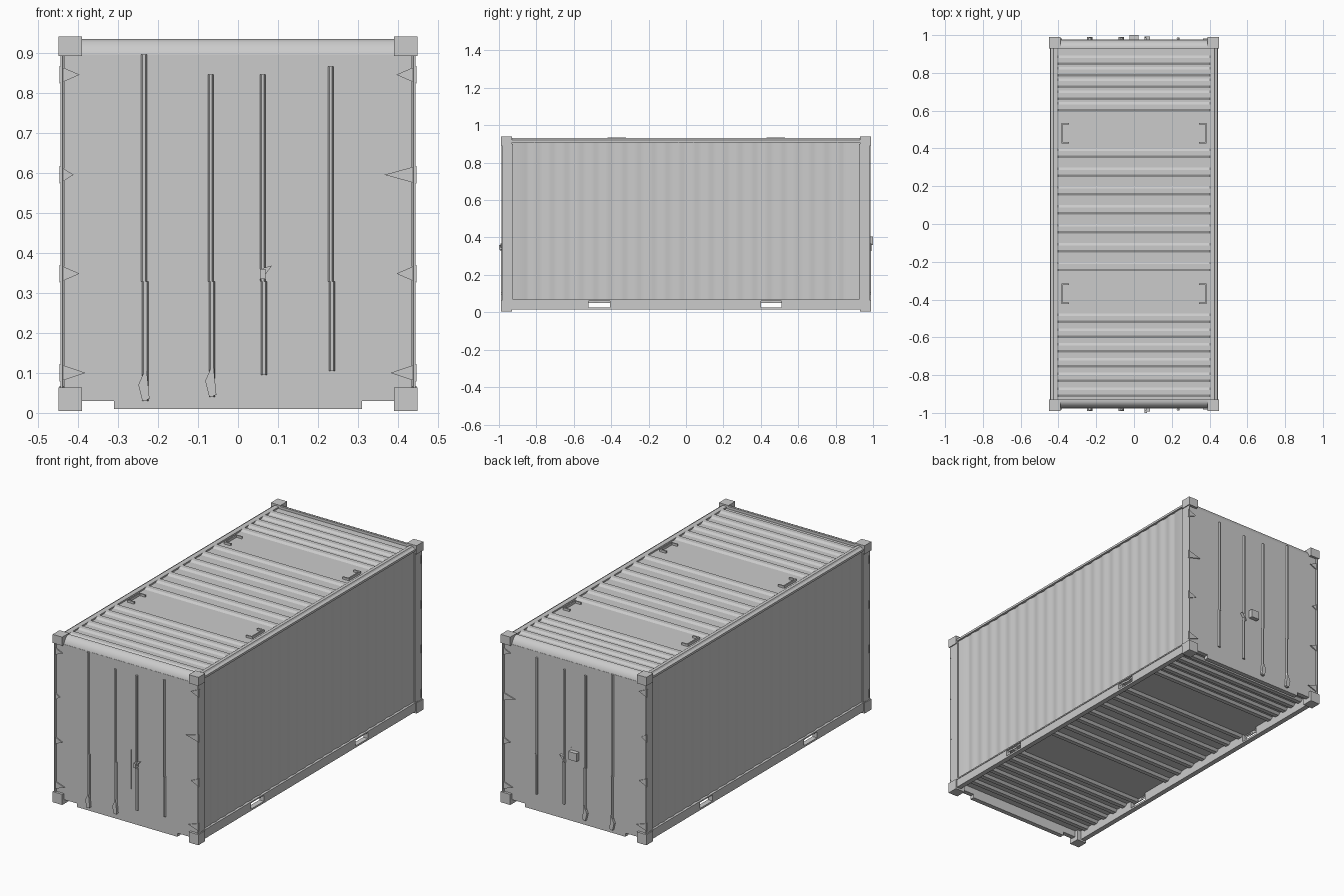
import bpy, bmesh, math
from mathutils import Vector

if "Cube" in bpy.data.objects:
    bpy.data.objects.remove(bpy.data.objects["Cube"])


def finish(name, bm, smooth=False):
    bmesh.ops.recalc_face_normals(bm, faces=bm.faces)
    me = bpy.data.meshes.new(name)
    bm.to_mesh(me)
    bm.free()
    ob = bpy.data.objects.new(name, me)
    bpy.context.collection.objects.link(ob)
    if smooth:
        bpy.ops.object.select_all(action='DESELECT')
        ob.select_set(True)
        bpy.context.view_layer.objects.active = ob
        bpy.ops.object.shade_smooth_by_angle(angle=math.radians(35))
    return ob


def extrude(name, profile, axis, a, b, closed=True, smooth=False):
    """Sweep a 2D profile from a to b along an axis (x: yz, y: xz, z: xy)."""
    def place(p, t):
        p = list(p)
        p.insert('xyz'.index(axis), t)
        return Vector(p)
    bm = bmesh.new()
    v0 = [bm.verts.new(place(p, a)) for p in profile]
    v1 = [bm.verts.new(place(p, b)) for p in profile]
    n = len(profile)
    for i in range(n if closed else n - 1):
        j = (i + 1) % n
        bm.faces.new((v0[i], v0[j], v1[j], v1[i]))
    if closed:
        bm.faces.new(v0)
        bm.faces.new(v1)
    return finish(name, bm, smooth)


def box(name, x, y, z):
    return extrude(name, [(x[0], y[0]), (x[1], y[0]), (x[1], y[1]), (x[0], y[1])], 'z', *z)


def mirrored(pts, sx=1, sy=1):
    return [(p[0] * sx, p[1] * sy) for p in pts]


# roof and floor: cross ribs with flat areas beside the fork pockets
def ribbed(centres, base, height):
    pts = [(-0.95, base)]
    for c in centres:
        pts += [(c - 0.025, base), (c - 0.012, base + height),
                (c + 0.012, base + height), (c + 0.025, base)]
    return pts + [(0.95, base)]


ribs = ([-0.89 + 0.078 * i for i in range(6)] + [-0.225 + 0.1 * i for i in range(7)]
        + [0.62 + 0.062 * i for i in range(5)])
extrude("roof_panel", ribbed(ribs, 0.920, 0.008), 'x', -0.41, 0.41, closed=False)
extrude("floor_panel", ribbed(ribs, 0.066, -0.012), 'x', -0.435, 0.435, closed=False)

# lifting loops on the roof
for s in (-1, 1):
    for y in (-0.37, 0.48):
        x = sorted((s * 0.378, s * 0.385))
        box("roof_loop_bar", x, (y - 0.05, y + 0.05), (0.917, 0.934))
        for e in (-1, 1):
            box("roof_loop_foot", sorted((s * 0.345, s * 0.385)),
                (y + e * 0.05 - 0.004, y + e * 0.05 + 0.004), (0.917, 0.932))

for s in (-1, 1):
    # gently corrugated side wall
    wall = [(s * 0.434, -0.95), (s * 0.434, -0.86)]
    n = 22
    for i in range(n * 6 + 1):
        y = -0.85 + 1.70 * i / (n * 6)
        wall.append((s * (0.4325 - 0.0025 * math.cos(i / 6 * math.tau)), y))
    wall += [(s * 0.434, 0.86), (s * 0.434, 0.95)]
    extrude("side_wall", wall, 'z', 0.05, 0.92, closed=False, smooth=True)

    # top rail with stepped, sloped outer edge
    rail = [(0.402, 0.905), (0.402, 0.928), (0.408, 0.932), (0.425, 0.932),
            (0.430, 0.925), (0.443, 0.920), (0.443, 0.908)]
    extrude("top_rail", mirrored(rail, s), 'y', -0.95, 0.95)

    # bottom rail, interrupted by fork pockets
    xr = sorted((s * 0.415, s * 0.443))
    for y in ((-0.95, -0.52), (-0.405, 0.40), (0.51, 0.95)):
        box("bottom_rail", xr, y, (0.015, 0.066))
    box("bottom_rail_strip", xr, (-0.95, 0.95), (0.015, 0.025))
    box("bottom_rail_lip", sorted((s * 0.43, s * 0.446)), (-0.95, 0.95), (0.060, 0.067))

    for e in (-1, 1):
        # corner post and castings
        post = [(0.436, 0.977), (0.436, 0.925), (0.444, 0.925), (0.444, 0.984), (0.438, 0.984)]
        extrude("corner_post", mirrored(post, s, e), 'z', 0.06, 0.90)
        for z in ((0.005, 0.064), (0.892, 0.940)):
            box("corner_casting", sorted((s * 0.39, s * 0.449)),
                sorted((e * 0.930, e * 0.990)), z)
        # pointed hinge plates
        for z, length in ((0.845, 0.05), (0.595, 0.08 if s > 0 else 0.035),
                          (0.348, 0.05), (0.10, 0.065)):
            tri = [(s * 0.446, z - 0.022), (s * (0.446 - length), z), (s * 0.446, z + 0.022)]
            extrude("hinge", tri, 'y', e * 0.972, e * 0.982)

# both ends: door panel, header, sill and locking bars
bars = ((-0.235, 0.03, 0.895), (-0.068, 0.04, 0.845), (0.062, 0.095, 0.845), (0.232, 0.105, 0.865))
for e in (-1, 1):
    end = "front" if e < 0 else "back"
    outline = [(-0.435, 0.03), (-0.31, 0.03), (-0.31, 0.010), (0.31, 0.010), (0.31, 0.03),
               (0.435, 0.03), (0.435, 0.895), (-0.435, 0.895)]
    extrude(end + "_door_panel", outline, 'y', e * 0.950, e * 0.976)
    header = [(0.930, 0.885), (0.976, 0.888), (0.974, 0.900), (0.967, 0.914),
              (0.956, 0.927), (0.942, 0.934), (0.930, 0.934)]
    extrude(end + "_header", mirrored(header, e), 'x', -0.392, 0.392, smooth=True)
    for x, z0, z1 in bars:
        for a, b, r, dx in ((z0, 0.328, 0.008, 0.003), (0.328, z1, 0.007, 0)):
            hexa = [(x + dx + r * math.cos(math.tau * k / 6),
                     e * 0.981 + r * math.sin(math.tau * k / 6)) for k in range(6)]
            extrude(end + "_locking_bar", hexa, 'z', a, b)
        # flared foot on the longer bars
        if z0 < 0.08:
            foot = [(x - 0.014, z0 + 0.04), (x - 0.004, z0), (x + 0.014, z0 + 0.005), (x + 0.006, z0 + 0.085)]
            extrude(end + "_bar_foot", foot, 'y', e * 0.976, e * 0.990)
    handle = [(0.055, 0.328), (0.085, 0.368), (0.062, 0.362)]
    extrude(end + "_handle", handle, 'y', e * 0.974, e * 0.992)
    box(end + "_door_seam", (0.022, 0.026), sorted((e * 0.97, e * 0.9775)), (0.20, 0.42))

# lock box on the back doors
box("lock_box", (-0.025, 0.025), (0.97, 1.0), (0.36, 0.405))
box("front_lock_tab", (0.055, 0.069), (-1.0, -0.975), (0.335, 0.36))
